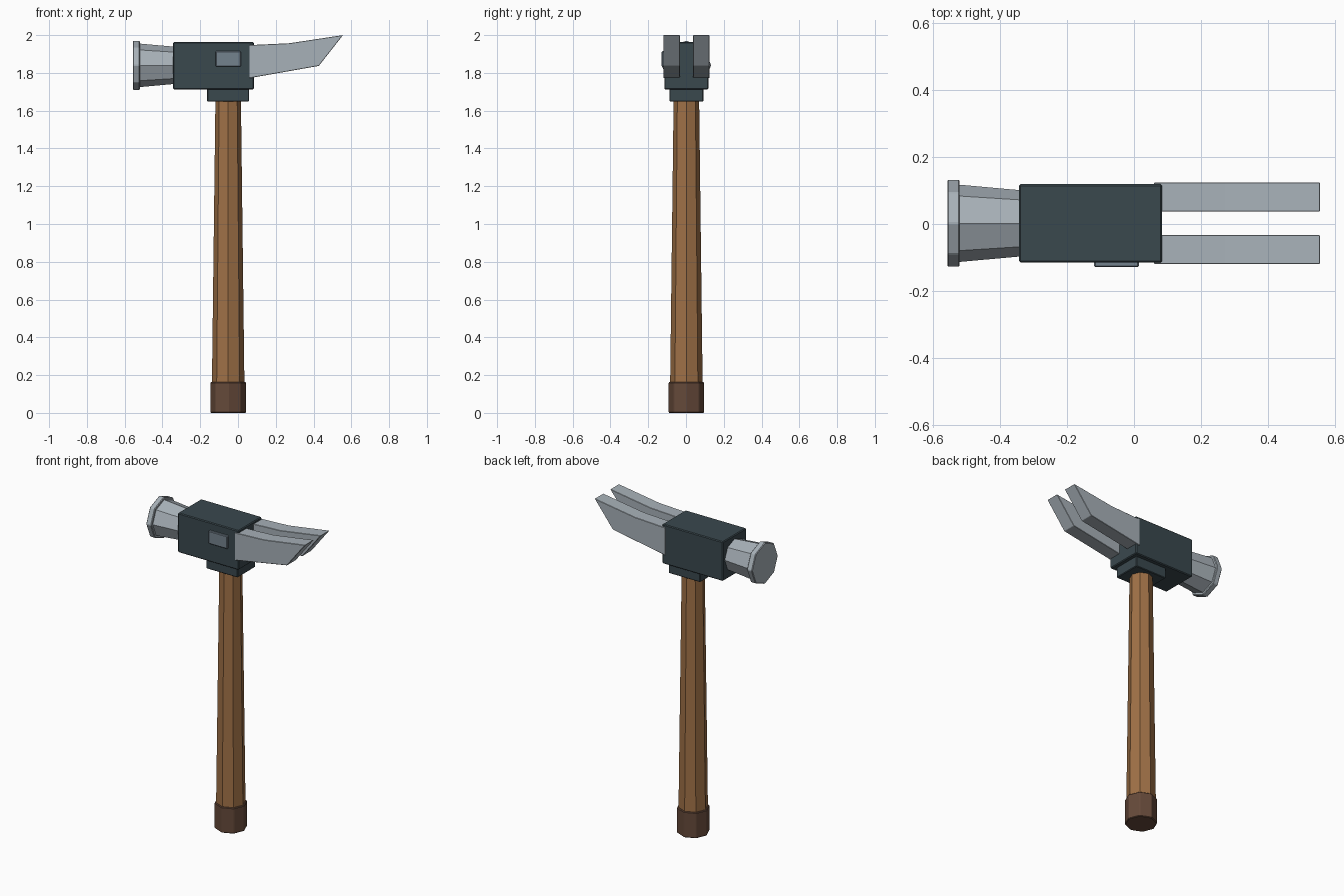
import bpy
import bmesh
from math import pi
from mathutils import Matrix, Vector

cube = bpy.data.objects.get("Cube")
if cube:
    bpy.data.objects.remove(cube, do_unlink=True)


def material(name, rgb):
    mat = bpy.data.materials.new(name)
    mat.use_nodes = True
    mat.diffuse_color = (*rgb, 1)
    mat.node_tree.nodes["Principled BSDF"].inputs["Base Color"].default_value = (*rgb, 1)
    return mat


steel = material("polished steel", (0.39, 0.44, 0.48))
dark_steel = material("dark steel", (0.042, 0.065, 0.076))
grey_plate = material("grey plate", (0.174, 0.223, 0.27))
wood = material("wood", (0.35, 0.165, 0.062))
dark_wood = material("dark wood", (0.13, 0.067, 0.042))


def finish(name, bm, mat, bevel=0):
    bmesh.ops.recalc_face_normals(bm, faces=bm.faces)
    mesh = bpy.data.meshes.new(name)
    bm.to_mesh(mesh)
    bm.free()
    mesh.materials.append(mat)
    obj = bpy.data.objects.new(name, mesh)
    bpy.context.collection.objects.link(obj)
    if bevel:
        mod = obj.modifiers.new("edge", "BEVEL")
        mod.width = bevel
        mod.segments = 1
    return obj


def box(name, low, high, mat, bevel=0):
    low, high = Vector(low), Vector(high)
    bm = bmesh.new()
    bmesh.ops.create_cube(bm, size=1, matrix=Matrix.Translation((low + high) / 2)
                          @ Matrix.Diagonal((*(high - low), 1)))
    return finish(name, bm, mat, bevel)


def octagon(name, start, length, r1, r2, mat, bevel=0, along_x=False):
    """Eight-sided tapered bar from start, going up or along +x."""
    bm = bmesh.new()
    turn = Matrix.Rotation(pi / 2 if along_x else 0, 4, "Y")
    bmesh.ops.create_cone(bm, cap_ends=True, segments=8, radius1=r1, radius2=r2, depth=length,
                          matrix=Matrix.Translation(start) @ turn
                          @ Matrix.Translation((0, 0, length / 2)))
    return finish(name, bm, mat, bevel)


MID = 0.002      # depth centre of the head
GRIP = -0.052    # handle axis

# Handle
octagon("handle_butt", (GRIP, MID, 0), 0.163, 0.095, 0.095, dark_wood, 0.004)
octagon("handle", (GRIP, MID, 0.15), 1.55, 0.086, 0.067, wood)

# Head block, collar and front plate
box("collar", (-0.164, MID - 0.09, 1.648), (0.059, MID + 0.09, 1.73), dark_steel, 0.004)
box("head_block", (-0.343, MID - 0.117, 1.713), (0.084, MID + 0.117, 1.963), dark_steel, 0.005)
box("side_plate", (-0.119, -0.129, 1.833), (0.015, -0.1, 1.915), grey_plate, 0.004)

# Striking end
octagon("neck", (-0.53, MID, 1.84), 0.2, 0.116, 0.098, steel, along_x=True)
octagon("striking_face", (-0.557, MID, 1.84), 0.037, 0.131, 0.131, steel, 0.004, along_x=True)

# Claws, one each side of the slot
profile = [(0.06, 1.772), (0.428, 1.837), (0.556, 2.0), (0.272, 1.957), (0.06, 1.947)]
for side, name in ((-1, "claw_right"), (1, "claw_left")):
    bm = bmesh.new()
    face = bm.faces.new([bm.verts.new((x, MID + side * 0.035, z)) for x, z in profile])
    ext = bmesh.ops.extrude_face_region(bm, geom=[face], use_keep_orig=True)
    verts = [v for v in ext["geom"] if isinstance(v, bmesh.types.BMVert)]
    bmesh.ops.translate(bm, verts=verts, vec=(0, side * 0.087, 0))
    finish(name, bm, steel, 0.002)
